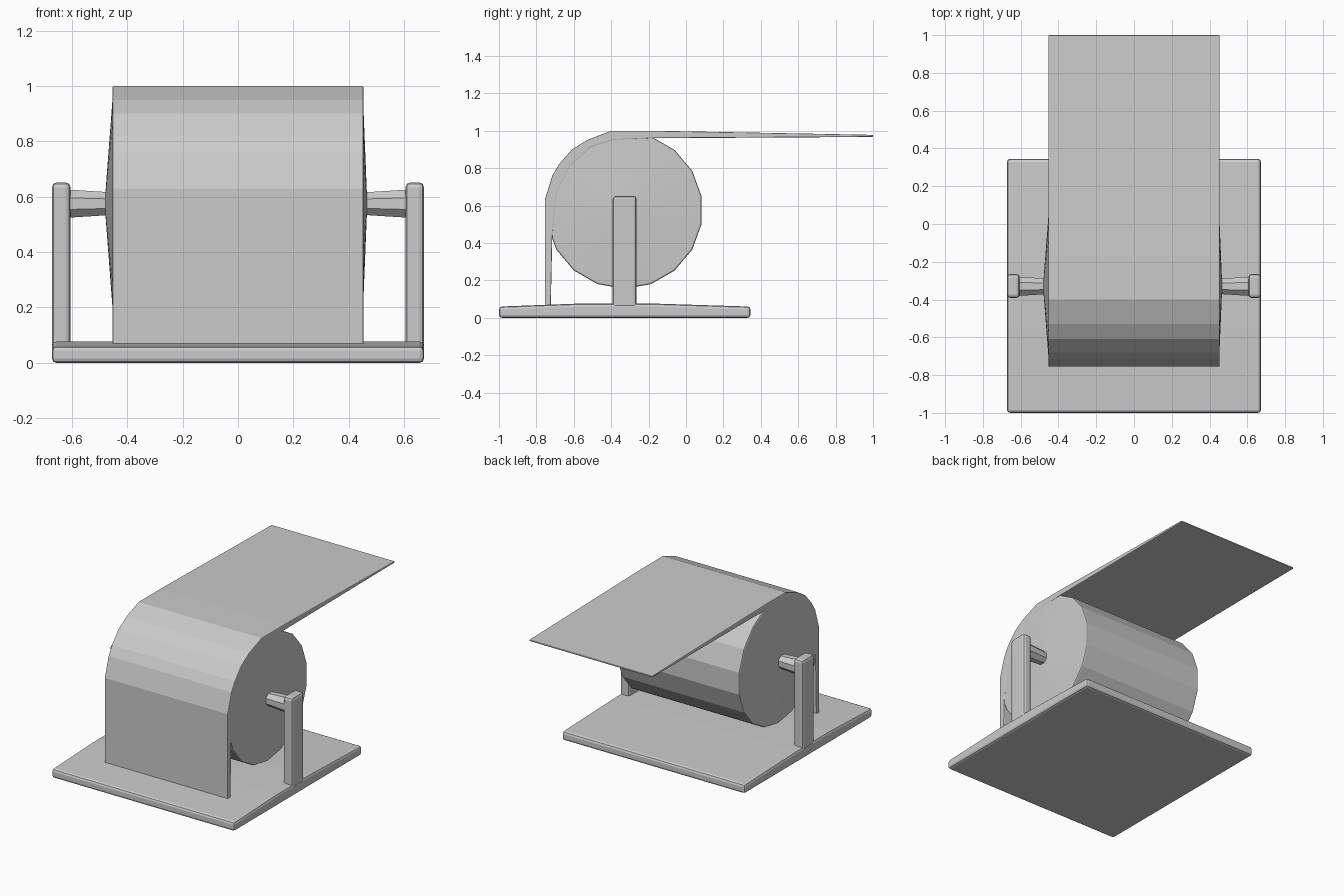
import bpy, bmesh
from math import pi, sin, cos

cube = bpy.data.objects.get("Cube")
if cube:
    bpy.data.objects.remove(cube, do_unlink=True)

grey = bpy.data.materials.new("plain_grey")
grey.use_nodes = True
grey.diffuse_color = (0.6, 0.6, 0.6, 1)
grey.node_tree.nodes["Principled BSDF"].inputs["Base Color"].default_value = (0.6, 0.6, 0.6, 1)

ROLL_Y, ROLL_Z, ROLL_R = -0.33, 0.575, 0.42


def finish(name, bm, bevel=0.0):
    bmesh.ops.recalc_face_normals(bm, faces=bm.faces)
    mesh = bpy.data.meshes.new(name)
    bm.to_mesh(mesh)
    bm.free()
    mesh.materials.append(grey)
    obj = bpy.data.objects.new(name, mesh)
    bpy.context.collection.objects.link(obj)
    if bevel:
        mod = obj.modifiers.new("soft_edges", "BEVEL")
        mod.width = bevel
        mod.segments = 2
        mod.limit_method = "ANGLE"
        mod.angle_limit = pi / 4
    return obj


def extrude_profile(name, points, x0, x1, bevel):
    """Closed (y, z) outline pulled across x."""
    bm = bmesh.new()
    face = bm.faces.new([bm.verts.new((x0, y, z)) for y, z in points])
    out = bmesh.ops.extrude_face_region(bm, geom=[face])["geom"]
    verts = [v for v in out if isinstance(v, bmesh.types.BMVert)]
    bmesh.ops.translate(bm, verts=verts, vec=(x1 - x0, 0, 0))
    return finish(name, bm, bevel)


def lathe_x(name, rings, sides, bevel=0.0):
    """Solid of (x, radius) rings around the roll axis."""
    bm = bmesh.new()
    loops = []
    for x, r in rings:
        angles = [2 * pi * (i + 0.5) / sides for i in range(sides)]
        loops.append([bm.verts.new((x, ROLL_Y + r * cos(a), ROLL_Z + r * sin(a)))
                      for a in angles])
    for a, b in zip(loops, loops[1:]):
        for i in range(sides):
            j = (i + 1) % sides
            bm.faces.new((a[i], a[j], b[j], b[i]))
    bm.faces.new(loops[0])
    bm.faces.new(loops[-1])
    return finish(name, bm, bevel)


# Base plate with a very slight crown under the posts
extrude_profile("base_plate",
                [(-1, 0), (0.345, 0), (0.345, 0.06), (-0.2, 0.077),
                 (-0.55, 0.077), (-1, 0.06)], -0.672, 0.672, 0.016)

# Paper roll with gently bulging ends
lathe_x("paper_roll", [(-0.478, 0.05), (-0.45, ROLL_R), (0.45, ROLL_R), (0.465, 0.05)],
        18, 0.008)

# Loose sheet: hangs at the front, wraps the roll, runs out to the back
outer = [(-0.755, 0.06), (-0.755, 0.63), (-0.715, 0.76), (-0.68, 0.82),
         (-0.61, 0.9), (-0.53, 0.95), (-0.4, 1.0), (-0.17, 1.0), (1, 0.978)]
inner = [(1, 0.967), (-0.18, 0.96), (-0.39, 0.95), (-0.51, 0.91),
         (-0.62, 0.81), (-0.69, 0.67), (-0.715, 0.43), (-0.723, 0.06)]
extrude_profile("paper_sheet", outer + inner, -0.453, 0.453, 0.005)

# Posts and axle stubs on both sides
for side, label in ((1, "left"), (-1, "right")):
    extrude_profile(label + "_post",
                    [(-0.392, 0.05), (-0.264, 0.05), (-0.264, 0.652), (-0.392, 0.652)],
                    side * 0.605, side * 0.672, 0.018)
    lathe_x(label + "_axle", [(side * 0.44, 0.043), (side * 0.615, 0.055)], 8)
